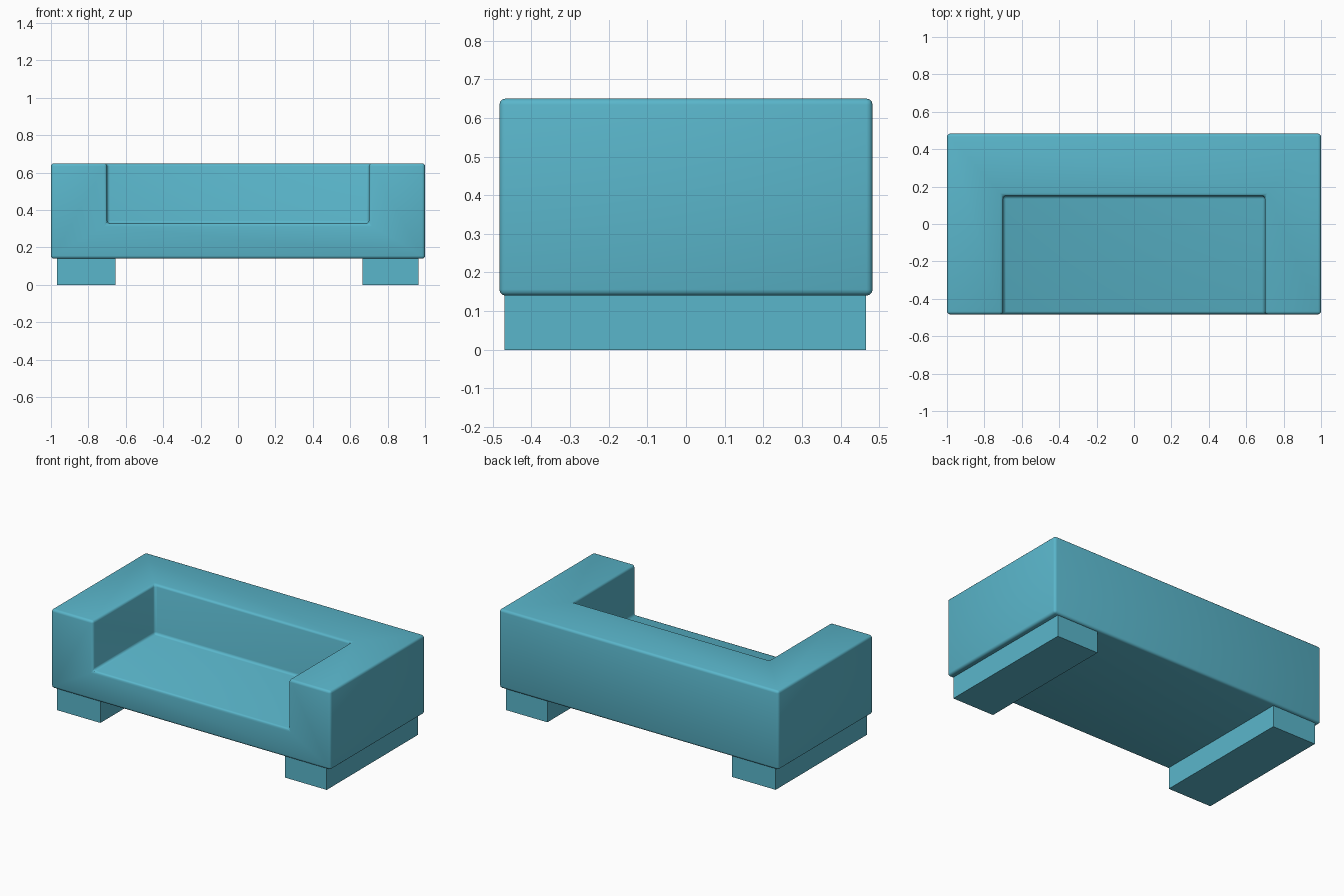
import bpy
from math import radians

old = bpy.data.objects.get("Cube")
if old:
    bpy.data.objects.remove(old, do_unlink=True)

# Single fabric colour
teal = bpy.data.materials.new("teal_blue")
teal.use_nodes = True
colour = (0.102, 0.468, 0.597, 1)
teal.diffuse_color = colour
bsdf = teal.node_tree.nodes["Principled BSDF"]
bsdf.inputs["Base Color"].default_value = colour
bsdf.inputs["Roughness"].default_value = 0.8


def box(name, low, high):
    """Box spanning two opposite corners."""
    bpy.ops.mesh.primitive_cube_add(size=1)
    ob = bpy.context.object
    ob.name = name
    ob.location = [(a + b) / 2 for a, b in zip(low, high)]
    ob.scale = [b - a for a, b in zip(low, high)]
    bpy.ops.object.transform_apply(location=True, rotation=False, scale=True)
    ob.data.materials.append(teal)
    return ob


def activate(ob):
    bpy.ops.object.select_all(action='DESELECT')
    ob.select_set(True)
    bpy.context.view_layer.objects.active = ob


# Sofa body with the seat recess cut from the front and top
body = box("sofa_body", (-1, -0.483, 0.14), (1, 0.483, 0.65))
recess = box("seat_recess_cutter", (-0.7, -0.7, 0.328), (0.7, 0.15, 0.9))
recess.hide_render = True
activate(body)
cut = body.modifiers.new("seat_recess", 'BOOLEAN')
cut.operation = 'DIFFERENCE'
cut.solver = 'EXACT'
cut.object = recess
bpy.ops.object.modifier_apply(modifier=cut.name)
bpy.data.objects.remove(recess, do_unlink=True)

# Softly rounded edges
activate(body)
bevel = body.modifiers.new("rounded_edges", 'BEVEL')
bevel.width = 0.016
bevel.segments = 3
bevel.limit_method = 'ANGLE'
bevel.angle_limit = radians(40)
bpy.ops.object.modifier_apply(modifier=bevel.name)
bpy.ops.object.shade_smooth_by_angle(angle=radians(35))

# Two full-depth block feet
for name, x0, x1 in (("right_foot", -0.968, -0.656), ("left_foot", 0.666, 0.964)):
    box(name, (x0, -0.47, 0), (x1, 0.466, 0.15))
